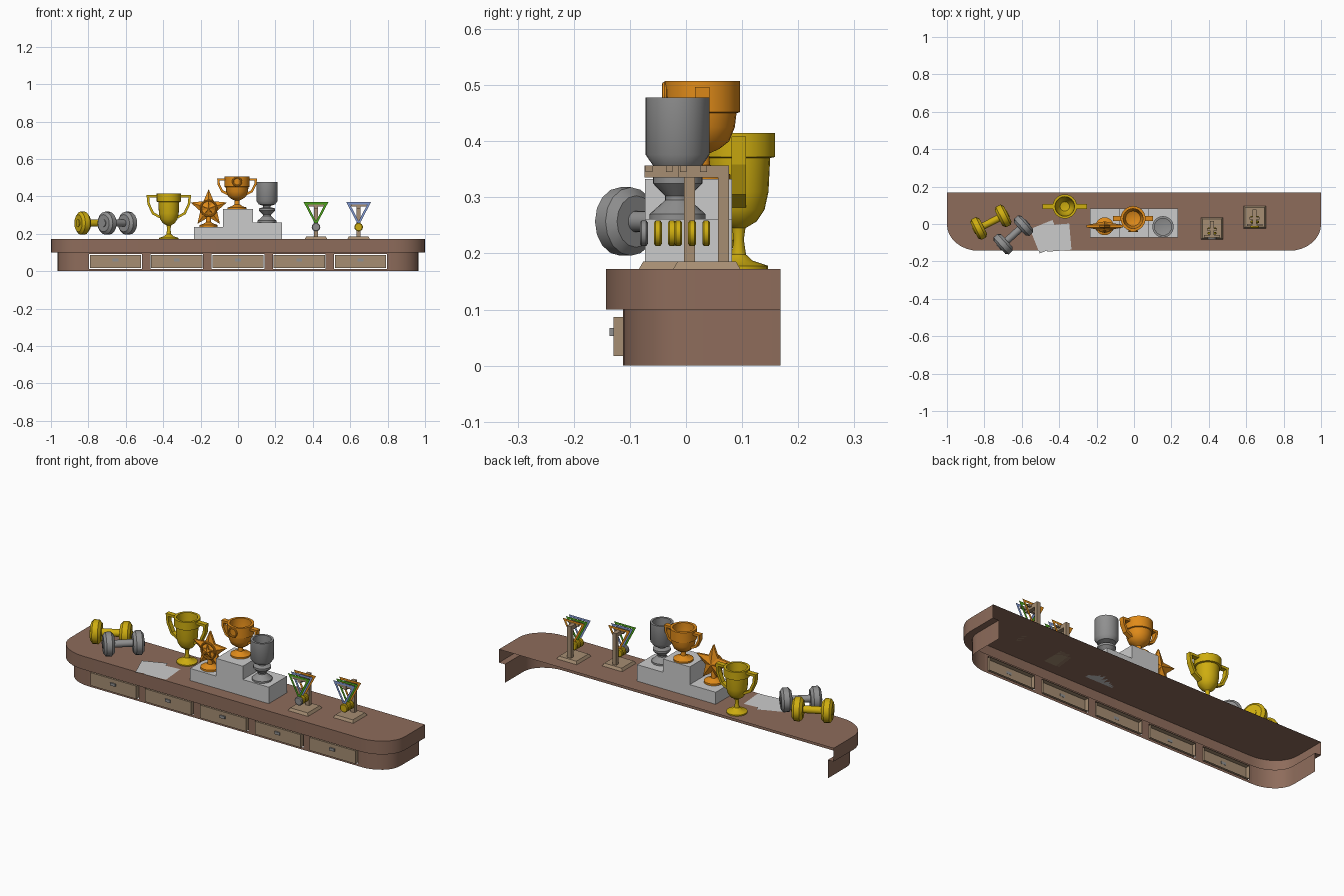
import bpy, bmesh
from math import pi, sin, cos, radians
from mathutils import Vector

if "Cube" in bpy.data.objects:
    bpy.data.objects.remove(bpy.data.objects["Cube"])

def mat(name, rgb):
    m = bpy.data.materials.new(name)
    m.diffuse_color = (*rgb, 1)
    m.use_nodes = True
    m.node_tree.nodes["Principled BSDF"].inputs["Base Color"].default_value = m.diffuse_color
    return m

BROWN = mat("brown_wood", (0.27, 0.15, 0.105))
TAN = mat("tan_wood", (0.38, 0.27, 0.17))
GOLD = mat("gold", (0.62, 0.42, 0.005))
ORANGE = mat("bronze", (0.75, 0.26, 0.01))
GREEN = mat("green", (0.07, 0.36, 0.01))
BLUE = mat("blue", (0.22, 0.32, 0.65))
STEEL = mat("steel", (0.28, 0.28, 0.28))

def build(name, verts, faces, m=None, smooth=False, loc=(0, 0, 0), rot=(0, 0, 0), fix=True):
    me = bpy.data.meshes.new(name)
    me.from_pydata([tuple(v) for v in verts], [], faces)
    if fix:
        bm = bmesh.new()
        bm.from_mesh(me)
        bmesh.ops.remove_doubles(bm, verts=bm.verts, dist=1e-5)
        bmesh.ops.recalc_face_normals(bm, faces=bm.faces)
        bm.to_mesh(me)
        bm.free()
    if smooth:
        me.polygons.foreach_set("use_smooth", [True] * len(me.polygons))
        me.set_sharp_from_angle(angle=radians(35))
    if m:
        me.materials.append(m)
    ob = bpy.data.objects.new(name, me)
    ob.location, ob.rotation_euler = loc, rot
    bpy.context.collection.objects.link(ob)
    return ob

def box(name, x0, x1, y0, y1, z0, z1, m=None, taper=0.0, open_back=False):
    t = taper
    v = [(x0, y0, z0), (x1, y0, z0), (x1, y1, z0), (x0, y1, z0),
         (x0 + t, y0 + t, z1), (x1 - t, y0 + t, z1), (x1 - t, y1 - t, z1), (x0 + t, y1 - t, z1)]
    f = [(3, 2, 1, 0), (4, 5, 6, 7), (0, 1, 5, 4), (1, 2, 6, 5), (3, 0, 4, 7)]
    if not open_back:
        f.append((2, 3, 7, 6))
    return build(name, v, f, m)

def lathe(name, prof, m=None, loc=(0, 0, 0), rot=(0, 0, 0), n=24):
    # profile of (radius, height) spun about z; doubled axis points are merged
    v = [(r * cos(2 * pi * i / n), r * sin(2 * pi * i / n), z) for r, z in prof for i in range(n)]
    f = [(j * n + i, j * n + (i + 1) % n, (j + 1) * n + (i + 1) % n, (j + 1) * n + i)
         for j in range(len(prof) - 1) for i in range(n)]
    return build(name, v, f, m, True, loc, rot)

def strap(name, path, width, thick, m, loc):
    # flat bar following an x,z path
    v = [(x, s * width / 2, z) for x, z in path for s in (-1, 1)]
    f = [(2 * i, 2 * i + 1, 2 * i + 3, 2 * i + 2) for i in range(len(path) - 1)]
    ob = build(name, v, f, m, loc=loc)
    mod = ob.modifiers.new("thickness", 'SOLIDIFY')
    mod.thickness, mod.offset, mod.use_even_offset = thick, 0, True

def ring(name, r, t, m, loc):
    bpy.ops.mesh.primitive_torus_add(major_radius=r, minor_radius=t, major_segments=24,
                                     minor_segments=8, location=loc, rotation=(pi / 2, 0, 0))
    ob = bpy.context.object
    ob.name = name
    ob.data.materials.append(m)
    bpy.ops.object.shade_smooth_by_angle()

def star(name, R, r, depth, edge, m, loc):
    # puffed five-pointed star with ridges meeting at the centre
    pts = [((R if i % 2 == 0 else r) * sin(i * pi / 5), (R if i % 2 == 0 else r) * cos(i * pi / 5))
           for i in range(10)]
    v = [(x, -edge, z) for x, z in pts] + [(x, edge, z) for x, z in pts] + [(0, -depth, 0), (0, depth, 0)]
    f = []
    for i in range(10):
        j = (i + 1) % 10
        f += [(i, j, 20), (10 + j, 10 + i, 21), (i, 10 + i, 10 + j, j)]
    build(name, v, f, m, loc=loc)

# Counter shell: open at the back and underneath
def outline(hx, front, rx, ry, n=8):
    right = [(hx, 0.168)] + [(hx - rx + rx * cos(a), front + ry - ry * sin(a))
                             for a in [i * pi / 2 / n for i in range(n + 1)]]
    return right + [(-x, y) for x, y in reversed(right)]

OUT, INN = outline(1.0, -0.143, 0.17, 0.14), outline(0.965, -0.112, 0.15, 0.12)
k = len(OUT)
verts = [(x, y, z) for o, z in ((OUT, 0.172), (OUT, 0.10), (INN, 0.10), (INN, 0.0)) for x, y in o]
mid = k // 2 - 1
faces = [tuple(reversed(range(k)))]
for row in range(3):
    for i in range(k - 1):
        if row == 2 and i == mid:
            continue
        a = row * k + i
        faces.append((a, a + 1, a + k + 1, a + k))
# pierced front panel between the rounded corners
centres = [i * 0.3275 for i in range(-2, 3)]
xs = [-0.815] + [c + s * 0.141 for c in centres for s in (-1, 1)] + [0.815]
zs = [0.0, 0.013, 0.091, 0.10]
for i in range(len(xs) - 1):
    for j in range(3):
        if i % 2 == 1 and j == 1:
            continue
        b = len(verts)
        verts += [(xs[i], -0.112, zs[j]), (xs[i + 1], -0.112, zs[j]),
                  (xs[i + 1], -0.112, zs[j + 1]), (xs[i], -0.112, zs[j + 1])]
        faces.append((b, b + 1, b + 2, b + 3))
shell = build("counter_shell", verts, faces, BROWN, True)

# Drawers with small pulls
for c in centres:
    box("drawer", c - 0.137, c + 0.137, -0.129, -0.105, 0.017, 0.087, TAN, open_back=True)
    box("drawer_pull", c - 0.015, c + 0.015, -0.136, -0.128, 0.053, 0.067, STEEL)

# Winners' podium
for nm, x0, x1, z in (("left", -0.235, -0.08, 0.237), ("middle", -0.08, 0.08, 0.333), ("right", 0.08, 0.235, 0.261)):
    box("podium_" + nm, x0, x1, -0.073, 0.082, 0.172, z)

# Large gold cup
p = (-0.37, 0.094, 0)
lathe("gold_cup", [(0, .172), (.052, .172), (.052, .178), (.025, .187), (.013, .198), (.009, .225),
                   (.012, .245), (.032, .257), (.046, .278), (.053, .31), (.056, .37), (.065, .372),
                   (.065, .415), (.052, .415), (.049, .37), (.044, .30), (.025, .27), (0, .265)], GOLD, p)
for s in (-1, 1):
    strap("gold_cup_handle", [(s * .058, .402), (s * .112, .402), (s * .108, .36), (s * .085, .31), (s * .046, .288)],
          .026, .013, GOLD, p)

# Bronze cup on the middle step
p = (-0.005, 0.029, 0)
lathe("bronze_cup", [(0, .333), (.05, .333), (.05, .341), (.028, .348), (.014, .358), (.012, .378),
                     (.03, .386), (.048, .40), (.058, .425), (.061, .45), (.067, .452), (.067, .507),
                     (.053, .507), (.052, .45), (.04, .415), (0, .40)], ORANGE, p)
for s in (-1, 1):
    strap("bronze_cup_handle", [(s * .06, .491), (s * .1, .491), (s * .098, .465), (s * .08, .428), (s * .048, .412)],
          .026, .012, ORANGE, p)
ring("bronze_cup_medallion", .022, .005, ORANGE, (p[0], -0.038, .479))

# Star trophy on the left step
p = (-0.157, -0.012)
lathe("star_base", [(0, .237), (.048, .237), (.048, .247), (.03, .253), (.014, .262), (.012, .30), (0, .30)],
      ORANGE, (*p, 0))
star("star_body", .102, .047, .026, .006, ORANGE, (*p, .336))
ring("star_ring", .042, .005, ORANGE, (p[0], p[1] - .018, .336))
star("star_emblem", .032, .014, .012, .004, ORANGE, (p[0], p[1] - .024, .336))

# Silver cup on the right step
lathe("silver_cup", [(0, .261), (.05, .261), (.05, .270), (.022, .295), (.022, .302), (.044, .325), (.044, .336),
                     (.02, .342), (.02, .35), (.044, .357), (.057, .376), (.057, .478), (.045, .478),
                     (.045, .385), (0, .375)], STEEL, (0.155, -0.015, 0))

# Dumbbells, resting at different angles
half = [(0, .104), (.02, .104), (.02, .1), (.046, .1), (.061, .088), (.061, .06), (.046, .046), (.019, .046)]
prof = half + [(r, -t) for r, t in reversed(half)]
for nm, x, y, a, m in (("gold", -0.765, 0.01, 27, GOLD), ("steel", -0.645, -0.058, 42, STEEL)):
    lathe(nm + "_dumbbell", prof, m, (x, y, 0.257), (pi / 2, 0, radians(a + 90)), n=16)

# Loose paper sheets
for a, x, y, z in ((-5, -0.405, -0.073, .174), (22, -0.47, -0.068, .1755)):
    build("paper_sheet", [(-.065, -.07, 0), (.065, -.07, 0), (.065, .07, 0), (-.065, .07, 0)], [(0, 1, 2, 3)],
          None, loc=(x, y, z), rot=(0, 0, radians(-a if a < 0 else a)))

# Medal stands: base, post, arm with crossbars, flat ribbons and discs
def medal_stand(x, y, ribbons, discs):
    box("stand_base", x - .06, x + .06, y - .06, y + .06, .172, .186, TAN, taper=.008)
    box("stand_post", x - .011, x + .011, y + .02, y + .04, .186, .357, TAN)
    box("stand_arm", x - .011, x + .011, y - .05, y + .02, .335, .357, TAN)
    box("stand_crossbar", x - .042, x + .042, y - .048, y - .036, .345, .357, TAN)
    box("stand_crossbar", x - .027, x + .027, y - .012, y, .345, .357, TAN)
    outer = [(-.066, .369), (.066, .369), (0, .243)]
    inner = [(-.046, .357), (.046, .357), (0, .268)]
    for i, (rm, dm) in enumerate(zip(ribbons, discs)):
        yy = y - .051 + .025 * i
        build("ribbon", [(a, 0, b) for a, b in outer + inner],
              [(0, 1, 4, 3), (1, 2, 5, 4), (2, 0, 3, 5)], rm, loc=(x, yy, 0))
        lathe("medal", [(0, -.007), (.019, -.007), (.023, -.004), (.023, .004), (.019, .007), (0, .007)],
              dm, (x, yy, .236), (pi / 2, 0, 0), n=16)

medal_stand(0.417, -0.024, (GREEN, BLUE, ORANGE), (STEEL, GOLD, GOLD))
medal_stand(0.645, 0.037, (BLUE, GREEN, ORANGE), (GOLD, GOLD, GOLD))
